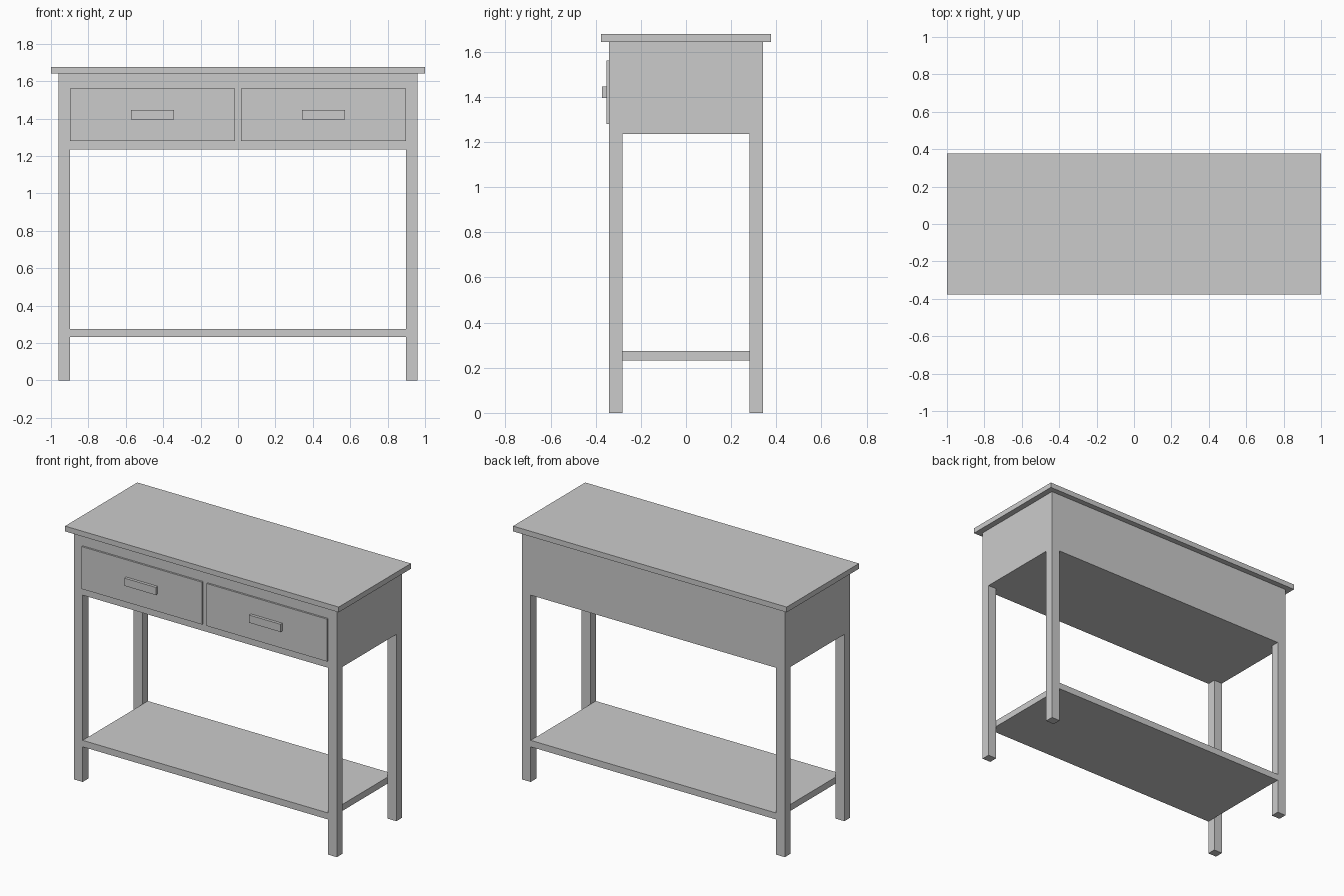
import bpy

if "Cube" in bpy.data.objects:
    bpy.data.objects.remove(bpy.data.objects["Cube"])


def box(name, x, y, z):
    """Box from (min, max) ranges on each axis."""
    bpy.ops.mesh.primitive_cube_add(
        size=1, location=[(a + b) / 2 for a, b in (x, y, z)])
    obj = bpy.context.object
    obj.name = name
    obj.scale = [b - a for a, b in (x, y, z)]
    bpy.ops.object.transform_apply(location=False, rotation=False, scale=True)
    return obj


def span(side, inner, outer):
    """Range between two distances from the centre, on the given side."""
    return tuple(sorted((side * inner, side * outer)))


OUT_X, IN_X = 0.96, 0.897
OUT_Y, IN_Y = 0.34, 0.282
CASE_BOTTOM, CASE_TOP = 1.234, 1.642

# Table top and drawer case
box("table_top", (-1, 1), (-0.377, 0.377), (CASE_TOP, 1.677))
box("drawer_case", (-OUT_X, OUT_X), (-OUT_Y, OUT_Y), (CASE_BOTTOM, CASE_TOP))

# Lower shelf, flush with the legs at front and back
box("lower_shelf", (-IN_X, IN_X), (-OUT_Y, OUT_Y), (0.232, 0.275))

for sx, side in ((-1, "left"), (1, "right")):
    # Legs
    for sy, end in ((-1, "front"), (1, "back")):
        box(f"{end}_{side}_leg", span(sx, IN_X, OUT_X),
            span(sy, IN_Y, OUT_Y), (0, CASE_BOTTOM))
    # Drawer front and handle
    box(f"{side}_drawer_front", span(sx, 0.017, IN_X),
        (-0.352, -OUT_Y), (1.28, 1.56))
    box(f"{side}_drawer_handle", span(sx, 0.341, 0.571),
        (-0.371, -0.352), (1.395, 1.446))
